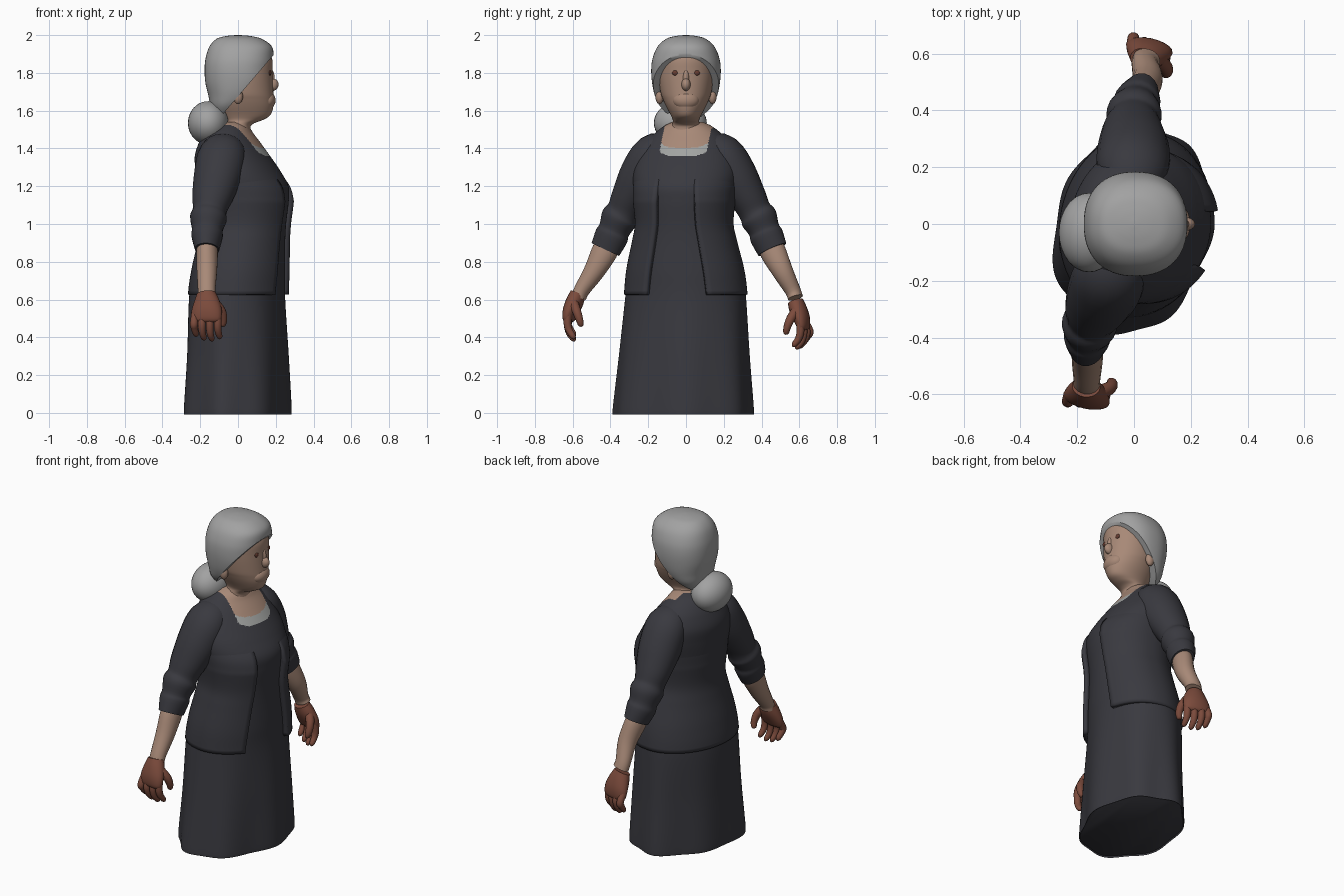
import bpy, bmesh, math
from mathutils import Vector, Matrix

if "Cube" in bpy.data.objects:
    bpy.data.objects.remove(bpy.data.objects["Cube"])


def material(name, r, g, b):
    m = bpy.data.materials.new(name)
    m.diffuse_color = (r, g, b, 1)
    m.use_nodes = True
    m.node_tree.nodes["Principled BSDF"].inputs["Base Color"].default_value = m.diffuse_color
    return m


CLOTH = material("dark cloth", .041, .041, .050)
HAIR = material("grey hair", .36, .36, .36)
SKIN = material("skin", .39, .25, .185)
HAND = material("red brown hands", .20, .07, .045)
COLLAR = material("pale collar", .36, .37, .36)
EYE = material("brown eyes", .13, .045, .03)

TURN = Matrix.Rotation(math.radians(-12), 4, 'Z')   # body twists slightly, head looks along +x
STILL = Matrix.Identity(4)


def smooth_rows(rows, sub):
    """Catmull-Rom interpolation of parameter rows."""
    out = []
    for i in range(len(rows) - 1):
        a, b, c, d = (rows[max(0, min(len(rows) - 1, i + k))] for k in (-1, 0, 1, 2))
        for s in range(sub):
            t = s / sub
            out.append([.5 * (2 * q + (r - p) * t + (2 * p - 5 * q + 4 * r - w) * t * t
                              + (3 * q - p - 3 * r + w) * t ** 3)
                        for p, q, r, w in zip(a, b, c, d)])
    out.append(list(rows[-1]))
    return out


def finish(name, bm, mats, matrix):
    bmesh.ops.recalc_face_normals(bm, faces=bm.faces)
    bm.transform(matrix)
    me = bpy.data.meshes.new(name)
    bm.to_mesh(me)
    bm.free()
    ob = bpy.data.objects.new(name, me)
    bpy.context.collection.objects.link(ob)
    for m in mats:
        me.materials.append(m)
    bpy.context.view_layer.objects.active = ob
    ob.select_set(True)
    bpy.ops.object.shade_smooth_by_angle(angle=math.radians(50))
    ob.select_set(False)
    return ob


def bridge(rings, closed=True):
    """Join rings of points into a skin; closed skins are capped."""
    bm = bmesh.new()
    vs = [[bm.verts.new(p) for p in ring] for ring in rings]
    n = len(vs[0])
    for a, b in zip(vs, vs[1:]):
        for j in range(n if closed else n - 1):
            k = (j + 1) % n
            bm.faces.new((a[j], a[k], b[k], b[j]))
    if closed:
        bm.faces.new(vs[0])
        bm.faces.new(vs[-1])
    return bm


def power(v, e):
    return math.copysign(abs(v) ** e, v)


def stack(rows, seg=48, sub=5, fold=None, e=1.0):
    """Horizontal (super)ellipses: z, centre x, radius x, radius y."""
    rings = []
    for z, cx, rx, ry in smooth_rows(rows, sub):
        ring = []
        for j in range(seg):
            p = math.tau * j / seg
            f, dy = fold(p, z) if fold else (1, 0)
            ring.append((cx + rx * f * power(math.cos(p), e), dy + ry * f * power(math.sin(p), e), z))
        rings.append(ring)
    return bridge(rings)


def tube(path, seg=20, sub=4):
    """Tube along x, y, z, radius along x, radius across."""
    rows = smooth_rows(path, sub)
    rings = []
    for i, r in enumerate(rows):
        t = (Vector(rows[min(i + 1, len(rows) - 1)][:3]) - Vector(rows[max(i - 1, 0)][:3])).normalized()
        a = Vector((1, 0, 0))
        a = (a - t * a.dot(t)).normalized()
        b = t.cross(a)
        rings.append([Vector(r[:3]) + a * r[3] * math.cos(math.tau * j / seg)
                      + b * r[4] * math.sin(math.tau * j / seg) for j in range(seg)])
    return bridge(rings)


def ball(name, centre, radii, mat):
    bm = bmesh.new()
    bmesh.ops.create_uvsphere(bm, u_segments=32, v_segments=20, radius=1)
    bm.transform(Matrix.Translation(centre) @ Matrix.Diagonal((*radii, 1)))
    return finish(name, bm, [mat], STILL)


# Dress: skirt, bodice and neckline in one skin
BODY = [(0, 0, .265, .36), (.02, 0, .271, .366), (.3, 0, .26, .344), (.6, -.005, .25, .322),
        (.75, .005, .242, .306), (.9, .022, .226, .272), (1.0, .032, .222, .252),
        (1.12, .033, .235, .262), (1.2, .026, .24, .275), (1.28, .0, .222, .28),
        (1.36, -.03, .196, .262), (1.43, -.045, .16, .225), (1.48, -.05, .128, .178),
        (1.52, -.045, .098, .125), (1.54, -.04, .06, .08)]


def skirt_folds(p, z):
    k = max(0, 1 - z / .75)
    return 1 + k * (.03 * math.sin(7 * p + .6) + .015 * math.sin(4 * p) + .01), -.018 * k


bm = stack(BODY, seg=192, sub=16, fold=skirt_folds)
for f in bm.faces:
    c = f.calc_center_median()
    y = abs(c.y - .012)
    if c.x > -.06 and y < .126 and c.x > -.05 + .5 * (1.5 - c.z):
        rim = 1.358 + 90 * y ** 4 * 1.2
        if c.z > rim + .045:
            f.material_index = 1
        elif c.z > rim:
            f.material_index = 2
finish("dress", bm, [CLOTH, SKIN, COLLAR], TURN)

# Open cardigan: shell melting into the bodice on top, leaving a front panel free
rings = []
rows = [r for r in smooth_rows(BODY, 8) if .60 < r[0] < 1.29]
for z, cx, rx, ry in rows:
    half = .50 - .13 * (z - .62) / .54
    top = min(1, max(0, (1.26 - z) / .14))
    ring = []
    for j in range(61):
        p = half + (math.tau - 2 * half) * j / 60
        off = -.006 + top * (.014 + .024 * max(0, math.cos(p)))
        ring.append((cx + (rx + off) * math.cos(p), (ry + off) * math.sin(p), z))
    rings.append(ring)
card = finish("cardigan", bridge(rings, closed=False), [CLOTH], TURN)
mod = card.modifiers.new("thickness", 'SOLIDIFY')
mod.thickness = .03
mod.offset = -1

# Arms: rolled sleeve, forearm, palm, fingers and thumb on both sides
SLEEVE = [(-.045, .08, 1.42, .075, .06), (-.045, .18, 1.375, .125, .108), (-.055, .25, 1.26, .128, .118),
          (-.072, .32, 1.14, .108, .098), (-.078, .355, 1.07, .09, .088), (-.08, .378, 1.03, .098, .098),
          (-.08, .405, .97, .082, .084), (-.078, .42, .935, .083, .09), (-.072, .452, .865, .064, .082)]
FOREARM = [(-.074, .43, .91, .05, .06), (-.07, .455, .855, .056, .07), (-.06, .51, .75, .054, .056),
           (-.048, .56, .65, .047, .042), (-.045, .576, .61, .05, .04)]
PALM = [(-.046, .574, .613, .05, .041), (-.04, .59, .57, .068, .046), (-.036, .61, .52, .082, .042),
        (-.036, .622, .475, .08, .03), (-.036, .624, .46, .06, .016)]
for side, label, drop, back in ((-1, "right", .02, 0), (1, "left", -.022, -.04)):
    M = TURN @ Matrix.Diagonal((1, side, 1, 1))
    H = M @ Matrix.Translation((back, .02 if side < 0 else 0, drop))
    wrist = [(x + (back * .8 if i > 2 else 0), y + (.014 if side < 0 and i > 2 else 0), z, a, b)
             for i, (x, y, z, a, b) in enumerate(FOREARM)]
    finish(label + "_sleeve", tube(SLEEVE), [CLOTH], M)
    finish(label + "_forearm", tube(wrist), [SKIN], M)
    finish(label + "_palm", tube(PALM), [HAND], H)
    for i in range(4):
        u, bend, tip = -.098 + .041 * i, .008 * i, (.025, .005, 0, .012)[i]
        path = [(u, .612, .51, .02, .02), (u, .64 - bend, .455, .021, .021),
                (u, .631 - bend, .405 + tip, .019, .019), (u + .004, .608 - bend, .372 + tip, .015, .015),
                (u + .004, .598 - bend, .362 + tip, .005, .005)]
        finish(f"{label}_finger_{i + 1}", tube(path, 12), [HAND], H)
    thumb = [(.0, .59, .565, .027, .027), (.034, .565, .52, .024, .024), (.042, .548, .475, .02, .02),
             (.036, .541, .445, .015, .015), (.034, .54, .437, .005, .005)]
    finish(label + "_thumb", tube(thumb, 12), [HAND], H)

# Head and neck
HEAD = [(1.40, 0, .085, .09), (1.50, 0, .066, .08), (1.53, .008, .072, .072), (1.55, .03, .10, .07),
        (1.575, .042, .128, .08), (1.62, .04, .147, .104), (1.66, .036, .153, .122), (1.7, .03, .157, .135),
        (1.8, .027, .156, .148), (1.88, .022, .157, .145), (1.95, .015, .12, .105), (1.97, .01, .05, .05)]
finish("head", stack(HEAD), [SKIN], STILL)
ball("nose", (.18, 0, 1.738), (.035, .024, .034), SKIN)
ball("nose_bridge", (.172, 0, 1.77), (.022, .018, .05), SKIN)
ball("mouth", (.152, 0, 1.655), (.047, .07, .05), SKIN)
for s, label in ((-1, "right"), (1, "left")):
    ball(label + "_eye", (.169, s * .056, 1.80), (.008, .017, .014), EYE)
    ball(label + "_ear", (.0, s * .14, 1.675), (.026, .022, .04), SKIN)

# Swept hair cut off along a slanted hairline, with a low bun
CAP = [(1.56, -.07, .05, .075), (1.62, -.045, .10, .135), (1.68, -.012, .145, .165), (1.75, .003, .176, .18),
       (1.82, .005, .182, .184), (1.88, .009, .18, .176), (1.94, .014, .165, .15), (1.98, .006, .12, .105),
       (1.995, .002, .065, .055), (2.0, 0, .01, .01)]
bm = stack(CAP, seg=64, e=.88)
cut = bmesh.ops.bisect_plane(bm, geom=bm.verts[:] + bm.edges[:] + bm.faces[:],
                             plane_co=(.18, 0, 1.885), plane_no=(.28, 0, -.24), clear_outer=True)
edges = [e for e in cut["geom_cut"] if isinstance(e, bmesh.types.BMEdge)]
bmesh.ops.holes_fill(bm, edges=edges, sides=0)
finish("hair_cap", bm, [HAIR], STILL)
ball("hair_bun", (-.158, -.03, 1.535), (.107, .14, .115), HAIR)
